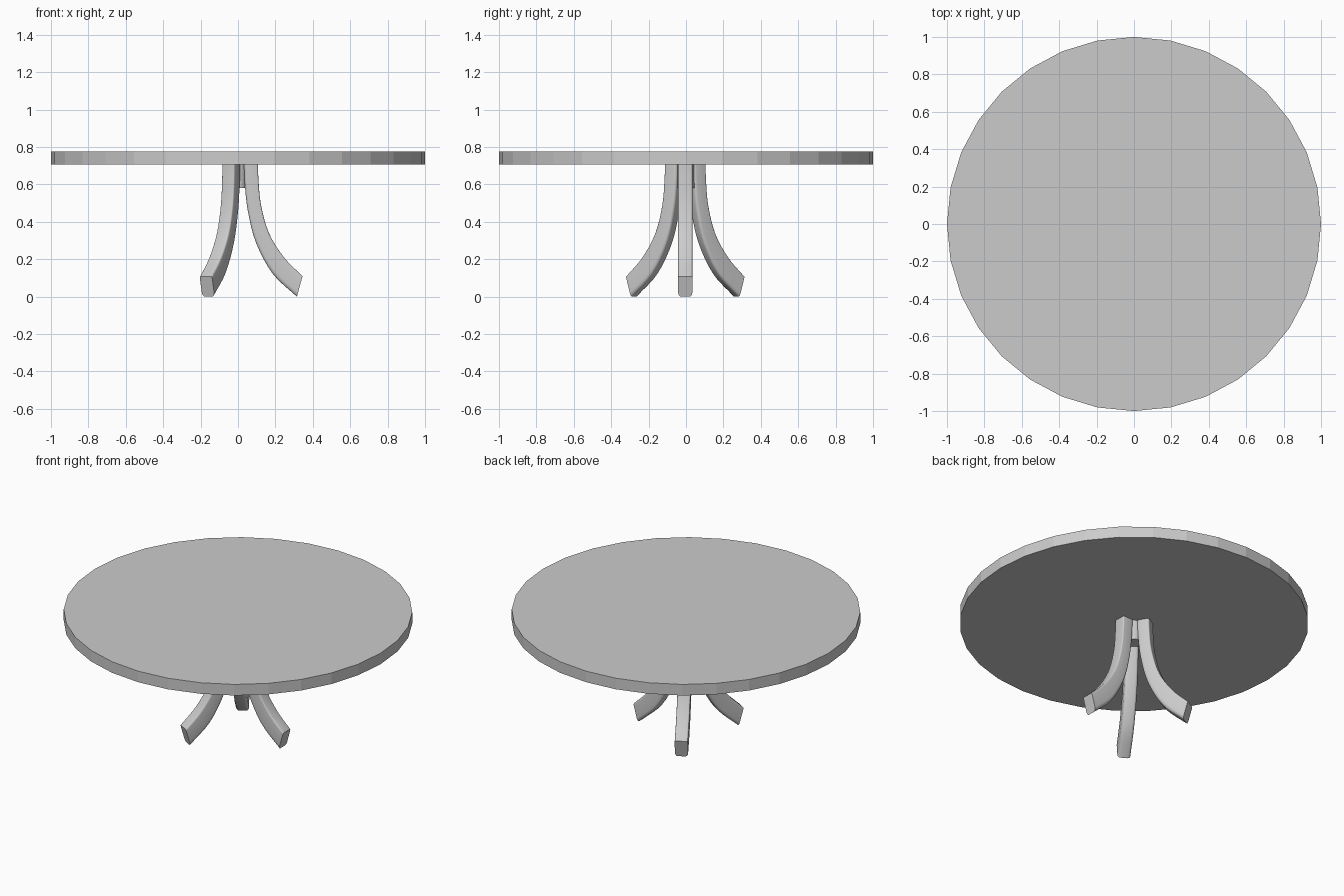
import bpy, bmesh
from math import sin, cos, pi, radians
from mathutils import Vector, Matrix

if "Cube" in bpy.data.objects:
    bpy.data.objects.remove(bpy.data.objects["Cube"])

# Leg profile in the x-z plane: matching points on the outer and inner edges
OUTER = [(.107, .71), (.109, .64), (.122, .50), (.165, .345), (.245, .215), (.345, .113)]
INNER = [(.032, .71), (.036, .61), (.053, .46), (.097, .29), (.187, .125), (.315, .004)]
HALF_W = .038


def smooth_curve(pts, sub=4):
    p = [Vector(q) for q in pts]
    p = [2 * p[0] - p[1]] + p + [2 * p[-1] - p[-2]]
    out = []
    for i in range(1, len(p) - 2):
        a, b, c, d = p[i - 1:i + 3]
        for k in range(sub):
            t = k / sub
            out.append(.5 * (2 * b + (c - a) * t + (2 * a - 5 * b + 4 * c - d) * t * t
                             + (3 * b - a - 3 * c + d) * t ** 3))
    return out + [p[-2]]


def section():
    # Rounded rectangle: soft inner corners, tighter outer corners
    pts = []
    for sx, sy, start, r in ((1, 1, 0, .008), (-1, 1, 90, .016),
                             (-1, -1, 180, .016), (1, -1, 270, .008)):
        for k in range(5):
            a = radians(start + 22.5 * k)
            pts.append((sx * (HALF_W - r) + r * cos(a), sy * (HALF_W - r) + r * sin(a)))
    return pts


def finish(name, bm, angle=40):
    bmesh.ops.recalc_face_normals(bm, faces=bm.faces)
    me = bpy.data.meshes.new(name)
    bm.to_mesh(me)
    bm.free()
    ob = bpy.data.objects.new(name, me)
    bpy.context.collection.objects.link(ob)
    if angle:
        bpy.ops.object.select_all(action='DESELECT')
        bpy.context.view_layer.objects.active = ob
        ob.select_set(True)
        bpy.ops.object.shade_smooth_by_angle(angle=radians(angle))
    return ob


def disc(name, radius, z0, z1, sides, angle):
    bm = bmesh.new()
    bmesh.ops.create_cone(bm, cap_ends=True, segments=sides, radius1=radius, radius2=radius,
                          depth=z1 - z0, matrix=Matrix.Translation((0, 0, (z0 + z1) / 2)))
    return finish(name, bm, angle)


def leg(name, degrees):
    bm = bmesh.new()
    sec = section()
    rings = []
    for o, i in zip(smooth_curve(OUTER), smooth_curve(INNER)):
        ring = []
        for u, w in sec:
            q = i.lerp(o, .5 + u / (2 * HALF_W))
            ring.append(bm.verts.new((q.x, w, q.y)))
        rings.append(ring)
    n = len(sec)
    for a, b in zip(rings, rings[1:]):
        for k in range(n):
            bm.faces.new((a[k], a[(k + 1) % n], b[(k + 1) % n], b[k]))
    bm.faces.new(rings[0])
    bm.faces.new(rings[-1])
    bm.transform(Matrix.Translation((0, -.004, 0)) @ Matrix.Rotation(radians(degrees), 4, 'Z'))
    return finish(name, bm)


# Round top with flat facets
disc("table_top", 1, .71, .78, 32, 0)

# Central hub joining the legs
disc("leg_hub", .045, .585, .71, 24, 40)

# Three splayed, curved legs
for n in range(3):
    leg(f"leg_{n + 1}", 120 * n)

# Rest the feet on the floor
low = min(v.co.z for o in bpy.data.objects for v in o.data.vertices)
for o in bpy.data.objects:
    o.data.transform(Matrix.Translation((0, 0, -low)))
